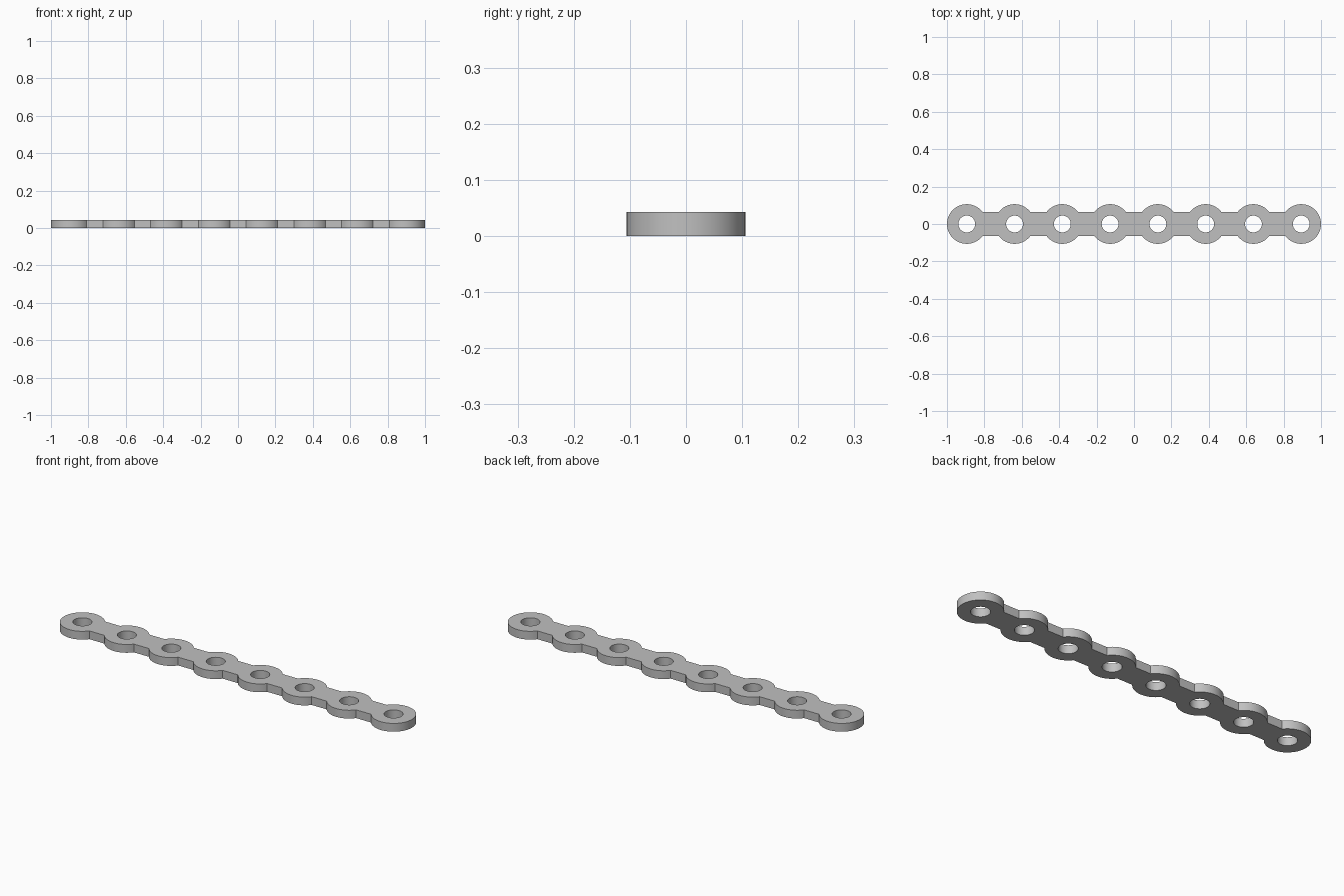
import bpy, bmesh
from math import pi, sin, cos, asin

default = bpy.data.objects.get("Cube")
if default:
    bpy.data.objects.remove(default, do_unlink=True)

COUNT = 8            # number of ring eyelets
R_OUT = 0.106        # ring outer radius
R_HOLE = 0.045       # hole radius
NECK = 0.064         # half width of the connecting bar
HEIGHT = 0.043
STEPS = 24           # segments per ring arc
first = -1 + R_OUT
spacing = -2 * first / (COUNT - 1)
centres = [first + i * spacing for i in range(COUNT)]

steel = bpy.data.materials.new("plate_grey")
steel.use_nodes = True
grey = (0.53, 0.53, 0.53, 1)
steel.diffuse_color = grey
steel.node_tree.nodes["Principled BSDF"].inputs["Base Color"].default_value = grey


def add_loop(bm, points):
    verts = [bm.verts.new((x, y, 0)) for x, y in points]
    for a, b in zip(verts, verts[1:] + verts[:1]):
        bm.edges.new((a, b))


# Scalloped outline: back half, then mirrored to the front
neck_angle = asin(NECK / R_OUT)
back = []
for i, cx in enumerate(centres):
    start = pi if i == 0 else pi - neck_angle
    end = 0 if i == COUNT - 1 else neck_angle
    for k in range(STEPS + 1):
        a = start + (end - start) * k / STEPS
        back.append((cx + R_OUT * cos(a), R_OUT * sin(a)))
front = [(x, -y) for x, y in reversed(back[1:-1])]

bm = bmesh.new()
add_loop(bm, back + front)

# Screw holes
for cx in centres:
    ring = [2 * pi * k / 40 for k in range(40)]
    add_loop(bm, [(cx + R_HOLE * cos(a), R_HOLE * sin(a)) for a in ring])

# Fill the outline around the holes
bmesh.ops.triangle_fill(bm, use_beauty=True, edges=bm.edges[:], normal=(0, 0, 1))
bm.normal_update()
bmesh.ops.reverse_faces(bm, faces=[f for f in bm.faces if f.normal.z < 0])

mesh = bpy.data.meshes.new("perforated_plate")
bm.to_mesh(mesh)
bm.free()
mesh.materials.append(steel)
plate = bpy.data.objects.new("perforated_plate", mesh)
bpy.context.collection.objects.link(plate)

# Thickness
bpy.ops.object.select_all(action='DESELECT')
plate.select_set(True)
bpy.context.view_layer.objects.active = plate
solid = plate.modifiers.new("thickness", 'SOLIDIFY')
solid.thickness = HEIGHT
solid.offset = 1
bpy.ops.object.modifier_apply(modifier=solid.name)
bpy.ops.object.shade_smooth_by_angle(angle=pi / 6)
